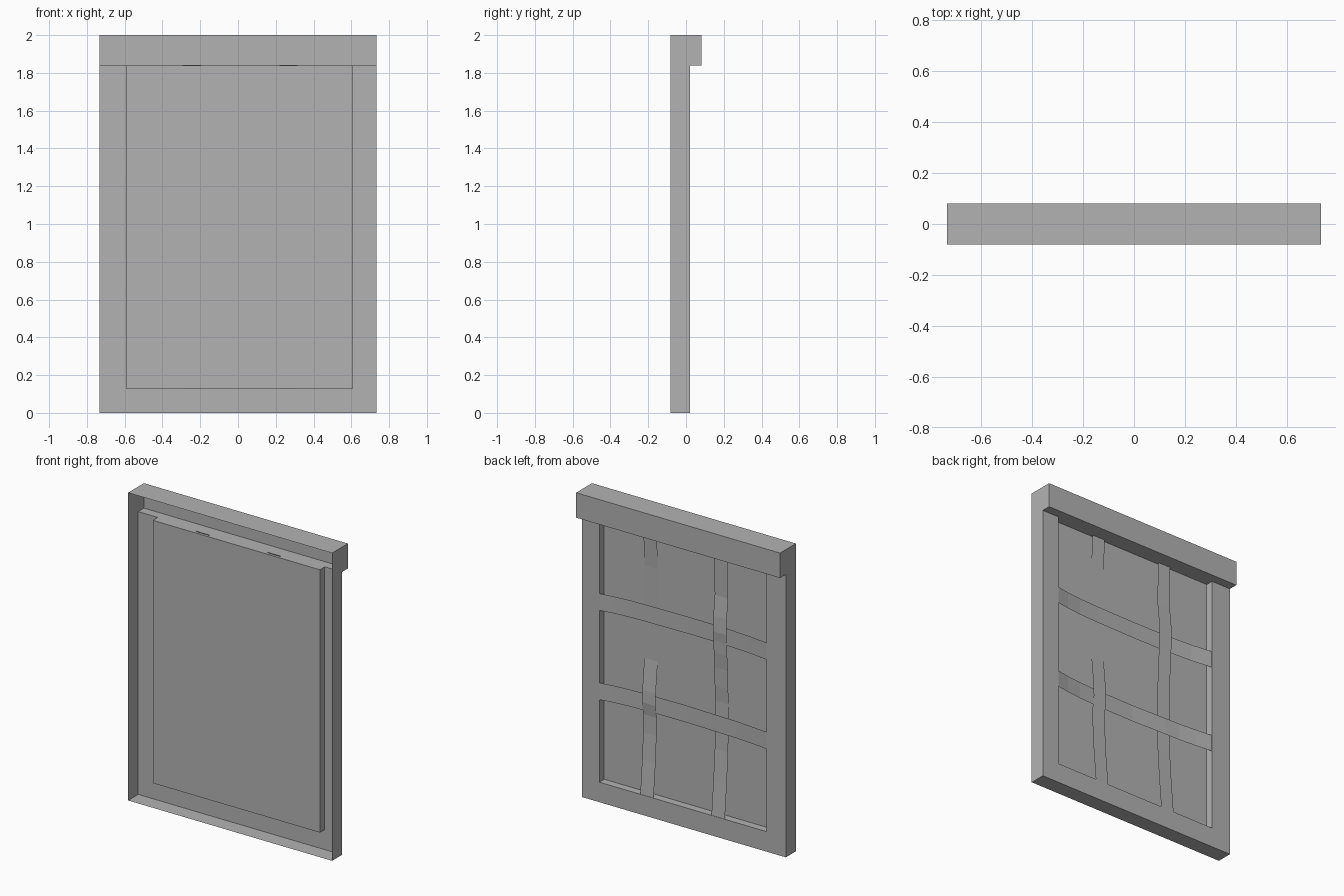
import bpy, bmesh
from mathutils import Vector

cube = bpy.data.objects.get("Cube")
if cube:
    bpy.data.objects.remove(cube, do_unlink=True)

grey = bpy.data.materials.new("plain_grey")
grey.use_nodes = True
grey.diffuse_color = (0.45, 0.45, 0.45, 1)
grey.node_tree.nodes["Principled BSDF"].inputs["Base Color"].default_value = (0.45, 0.45, 0.45, 1)

# Main dimensions: outer shell, opening and depths
W, TOP = 0.733, 2.0
FRONT, BACK, BEAM_BACK, PANEL = -0.081, 0.022, 0.081, -0.028
X0, X1, Z0, Z1 = -0.593, 0.608, 0.13, 1.838


def face(bm, points, normal):
    """Add a flat face turned towards the given direction."""
    f = bm.faces.new([bm.verts.new(p) for p in points])
    f.normal_update()
    if f.normal.dot(Vector(normal)) < 0:
        f.normal_flip()


def across_y(bm, y, x0, x1, z0, z1):
    face(bm, [(x0, y, z0), (x1, y, z0), (x1, y, z1), (x0, y, z1)], (0, 1, 0))


def across_z(bm, z, x0, x1, y0, y1, up):
    face(bm, [(x0, y0, z), (x1, y0, z), (x1, y1, z), (x0, y1, z)], (0, 0, up))


def across_x(bm, x, outline, side):
    face(bm, [(x, y, z) for y, z in outline], (side, 0, 0))


def finish(name, bm):
    bmesh.ops.remove_doubles(bm, verts=bm.verts, dist=0.0001)
    mesh = bpy.data.meshes.new(name)
    bm.to_mesh(mesh)
    bm.free()
    mesh.materials.append(grey)
    obj = bpy.data.objects.new(name, mesh)
    bpy.context.collection.objects.link(obj)
    return obj


# Frame shell, open at the front, with a header beam stepping out at the back
bm = bmesh.new()
profile = [(FRONT, 0), (BACK, 0), (BACK, Z1), (BEAM_BACK, Z1), (BEAM_BACK, TOP), (FRONT, TOP)]
for side in (-1, 1):
    across_x(bm, side * W, profile, side)
across_z(bm, 0, -W, W, FRONT, BACK, -1)
across_z(bm, TOP, -W, W, FRONT, BEAM_BACK, 1)
across_z(bm, Z1, -W, W, BACK, BEAM_BACK, -1)
across_y(bm, BEAM_BACK, -W, W, Z1, TOP)
across_y(bm, BACK, -W, X0, 0, Z1)
across_y(bm, BACK, X1, W, 0, Z1)
across_y(bm, BACK, X0, X1, 0, Z0)
finish("frame_shell", bm)

# Recess walls and the panel closing them
bm = bmesh.new()
reveal = [(PANEL, Z0), (BACK, Z0), (BACK, Z1), (PANEL, Z1)]
across_x(bm, X0, reveal, 1)
across_x(bm, X1, reveal, -1)
across_z(bm, Z0, X0, X1, PANEL, BACK, 1)
across_z(bm, Z1, X0, X1, PANEL, BACK, -1)
across_y(bm, PANEL, X0, X1, Z0, Z1)
finish("recessed_panel", bm)


def strap(name, path, centre, half, upright):
    """Bent ribbon; path holds (distance along, depth) pairs."""
    bm = bmesh.new()
    rows = []
    for t, y in path:
        rows.append([(centre + s * half, y, t) if upright else (t, y, centre + s * half)
                     for s in (-1, 1)])
    for a, b in zip(rows, rows[1:]):
        face(bm, [a[0], a[1], b[1], b[0]], (0, 1, 0))
    finish(name, bm)


# Woven straps behind the panel
E = 0.004
strap("upright_strap_left",
      [(Z0 - E, 0.02), (0.35, 0.0), (0.52, -0.01), (0.64, -0.01), (0.72, 0.0), (0.8, -0.002),
       (1.0, -0.022), (1.3, -0.025), (1.6, -0.024), (1.72, -0.018), (Z1 + E, -0.012)],
      0.267, 0.048, True)
strap("upright_strap_right",
      [(Z0 - E, 0.02), (0.35, 0.0), (0.55, -0.014), (0.72, -0.018), (0.86, -0.02), (0.96, -0.014),
       (1.08, -0.012), (1.18, -0.004), (1.26, -0.002), (1.32, 0.004), (1.42, 0.0),
       (1.55, -0.014), (Z1 + E, -0.012)],
      -0.245, 0.048, True)
strap("cross_strap_upper",
      [(X0 - E, 0.018), (-0.45, 0.0), (-0.25, -0.012), (0.0, -0.014), (0.27, -0.01),
       (0.42, -0.004), (0.52, 0.006), (X1, 0.02)],
      1.3, 0.055, False)
strap("cross_strap_lower",
      [(X0 - E, 0.018), (-0.48, 0.006), (-0.36, -0.004), (-0.25, -0.006), (0.0, -0.014),
       (0.27, -0.012), (0.42, -0.004), (0.52, 0.006), (X1, 0.02)],
      0.72, 0.055, False)
